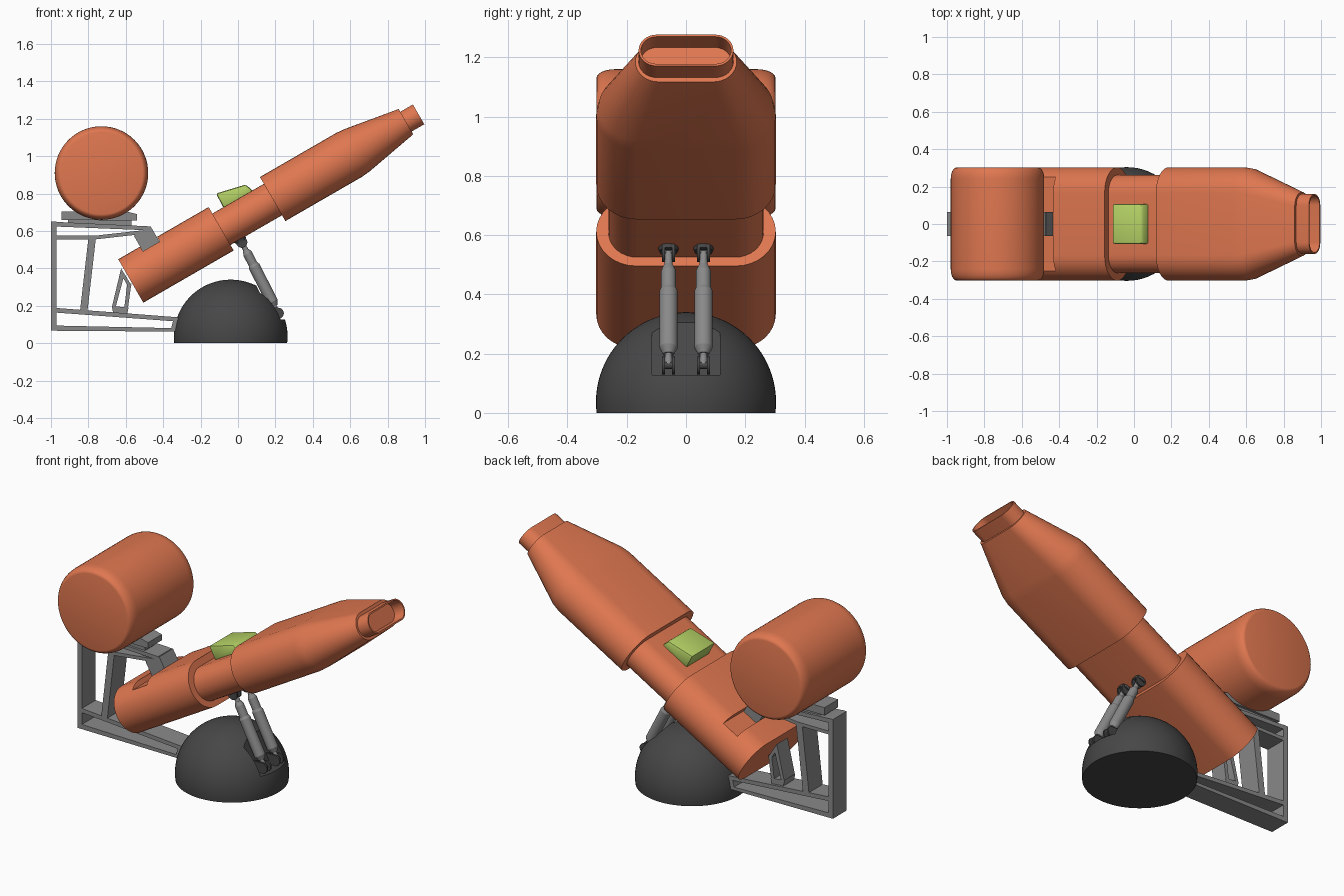
import bpy, bmesh, math
from mathutils import Vector

if "Cube" in bpy.data.objects:
    bpy.data.objects.remove(bpy.data.objects["Cube"])

TILT = math.radians(30)
C, S = math.cos(TILT), math.sin(TILT)


def material(name, rgb):
    m = bpy.data.materials.new(name)
    m.diffuse_color = (*rgb, 1)
    m.use_nodes = True
    m.node_tree.nodes["Principled BSDF"].inputs["Base Color"].default_value = m.diffuse_color
    return m


ORANGE = material("orange", (0.74, 0.185, 0.08))
GREY = material("mid grey", (0.25, 0.25, 0.25))
DARK = material("dark grey", (0.062, 0.062, 0.062))
GREEN = material("lime green", (0.46, 0.64, 0.13))


def uv(u, v):
    """Barrel coordinates (along, across) to world x, z."""
    return (C * u - S * v, S * u + C * v)


def finish(name, bm, mat, angle=30):
    bmesh.ops.recalc_face_normals(bm, faces=bm.faces)
    for f in bm.faces:
        f.smooth = True
    me = bpy.data.meshes.new(name)
    bm.to_mesh(me)
    bm.free()
    me.set_sharp_from_angle(angle=math.radians(angle))
    me.materials.append(mat)
    ob = bpy.data.objects.new(name, me)
    bpy.context.collection.objects.link(ob)
    return ob


def loft(bm, rings):
    rows = [[bm.verts.new(p) for p in r] for r in rings]
    n = len(rows[0])
    for a, b in zip(rows, rows[1:]):
        for i in range(n):
            bm.faces.new((a[i], a[(i + 1) % n], b[(i + 1) % n], b[i]))
    bm.faces.new(rows[0])
    bm.faces.new(rows[-1])


def prism(bm, pts, y0, y1):
    loft(bm, [[(x, y, z) for x, z in pts] for y in (y0, y1)])


def tube(bm, p, q, r, r2=None, n=24):
    p, q = Vector(p), Vector(q)
    d = (q - p).normalized()
    a = d.orthogonal().normalized()
    b = d.cross(a)
    ring = [a * math.cos(2 * math.pi * i / n) + b * math.sin(2 * math.pi * i / n) for i in range(n)]
    loft(bm, [[p + k * r for k in ring], [q + k * (r2 or r) for k in ring]])


def stadium(u, half_h, half_w, vc=0.575, n=16):
    pts = []
    for side in (1, -1):
        for i in range(n + 1):
            t = -math.pi / 2 + math.pi * i / n
            y = side * (half_w - half_h + half_h * math.cos(t))
            x, z = uv(u, vc + side * half_h * math.sin(t))
            pts.append((x, y, z))
    return pts


def cut(ob, cutter):
    cutter.hide_render = True
    mod = ob.modifiers.new("cut", 'BOOLEAN')
    mod.operation, mod.solver, mod.object = 'DIFFERENCE', 'EXACT', cutter
    dg = bpy.context.evaluated_depsgraph_get()
    me = bpy.data.meshes.new_from_object(ob.evaluated_get(dg))
    ob.modifiers.clear()
    ob.data = me
    me.set_sharp_from_angle(angle=math.radians(30))
    bpy.data.objects.remove(cutter)


# rear barrel sleeve with a transverse notch for the bracket
bm = bmesh.new()
loft(bm, [stadium(-0.33, 0.134, 0.303), stadium(0.228, 0.134, 0.303)])
rear = finish("rear_barrel", bm, ORANGE)
bm = bmesh.new()
prism(bm, [uv(-0.195, 0.68), uv(-0.09, 0.68), uv(-0.09, 0.9), uv(-0.195, 0.9)], -0.5, 0.5)
cut(rear, finish("notch_cutter", bm, ORANGE))

# slim middle barrel
bm = bmesh.new()
loft(bm, [stadium(0.2, 0.097, 0.262, 0.572), stadium(0.56, 0.097, 0.262, 0.572)])
finish("middle_barrel", bm, ORANGE)

# tapered front barrel
bm = bmesh.new()
loft(bm, [stadium(0.546, 0.136, 0.303), stadium(1.02, 0.136, 0.303),
          stadium(1.07, 0.131, 0.295), stadium(1.37, 0.078, 0.171, 0.577)])
finish("front_barrel", bm, ORANGE)

# hollow muzzle
bm = bmesh.new()
loft(bm, [stadium(1.33, 0.061, 0.16, 0.577), stadium(1.448, 0.061, 0.16, 0.577),
          stadium(1.448, 0.053, 0.152, 0.577), stadium(1.375, 0.053, 0.152, 0.577)])
finish("muzzle", bm, ORANGE)

# green sight block
bm = bmesh.new()
prism(bm, [uv(0.295, 0.66), uv(0.298, 0.752), uv(0.46, 0.714), uv(0.478, 0.66)], -0.107, 0.107)
bmesh.ops.bevel(bm, geom=list(bm.edges), offset=0.012, segments=2, affect='EDGES', profile=0.5)
finish("sight_block", bm, GREEN)

# drum with rounded rims
bm = bmesh.new()
arc = [math.radians(a) for a in range(0, 91, 15)]
half = [(0.24 + 0.062 * math.sin(a), 0.22 + 0.03 * math.cos(a)) for a in arc]
profile = [(-y, r) for y, r in reversed(half)] + half
loft(bm, [[(-0.73 + r * math.cos(i * math.pi / 32), y, 0.91 + r * math.sin(i * math.pi / 32))
           for i in range(64)] for y, r in profile])
finish("drum", bm, ORANGE)

# saddle under the drum
bm = bmesh.new()
prism(bm, [(-0.945, 0.66), (-0.54, 0.655), (-0.54, 0.69), (-0.6, 0.705), (-0.945, 0.705)], -0.064, 0.064)
prism(bm, [(-0.91, 0.63), (-0.57, 0.62), (-0.57, 0.665), (-0.91, 0.665)], -0.05, 0.05)
finish("drum_saddle", bm, GREY)

# open support frame
bm = bmesh.new()
for bar in (
    [(-1, 0.067), (-0.97, 0.067), (-0.97, 0.65), (-1, 0.65)],
    [(-1, 0.65), (-1, 0.625), (-0.46, 0.603), (-0.475, 0.625)],
    [(-0.98, 0.575), (-0.98, 0.555), (-0.76, 0.555), (-0.76, 0.575)],
    [(-0.765, 0.575), (-0.765, 0.555), (-0.5, 0.585), (-0.5, 0.605)],
    [(-0.80, 0.56), (-0.76, 0.56), (-0.805, 0.17), (-0.845, 0.17)],
    [(-0.99, 0.19), (-0.99, 0.165), (-0.31, 0.115), (-0.31, 0.138)],
    [(-1, 0.067), (-0.32, 0.062), (-0.32, 0.08), (-1, 0.095)],
    [(-0.36, 0.07), (-0.335, 0.07), (-0.32, 0.13), (-0.345, 0.13)],
):
    prism(bm, bar, -0.064, 0.064)
finish("support_frame", bm, GREY)

# bracket holding the barrel
bm = bmesh.new()
prism(bm, [uv(-0.195, 0.675), uv(-0.092, 0.675), uv(-0.092, 0.776), uv(-0.195, 0.776)], -0.064, 0.064)
finish("barrel_bracket", bm, GREY)

# small open rest behind the barrel
bm = bmesh.new()
for bar in (
    [(-0.625, 0.40), (-0.612, 0.35), (-0.655, 0.19), (-0.675, 0.19)],
    [(-0.625, 0.40), (-0.57, 0.31), (-0.59, 0.31), (-0.622, 0.36)],
    [(-0.57, 0.32), (-0.592, 0.32), (-0.608, 0.19), (-0.588, 0.19)],
    [(-0.675, 0.20), (-0.585, 0.19), (-0.595, 0.145), (-0.665, 0.15)],
):
    prism(bm, bar, -0.05, 0.05)
finish("rear_rest", bm, GREY)

# dome base with a pocket for the struts
R, CX, CZ = 0.304, -0.039, 0.036
bm = bmesh.new()
a0 = math.asin(-CZ / R)
rings = []
for k in range(25):
    a = a0 + (math.radians(89.6) - a0) * k / 24
    rings.append([(CX + R * math.cos(a) * math.cos(i * math.pi / 32),
                   R * math.cos(a) * math.sin(i * math.pi / 32),
                   CZ + R * math.sin(a)) for i in range(64)])
loft(bm, rings)
dome = finish("dome_base", bm, DARK)
bm = bmesh.new()
prism(bm, [(0.10, 0.305), (0.185, 0.128), (0.5, 0.128), (0.5, 0.305)], -0.115, 0.115)
cut(dome, finish("pocket_cutter", bm, DARK))

# pair of struts with their pivots
top, low = Vector((0.02, 0, 0.54)), Vector((0.215, 0, 0.16))
for side, label in ((-1, "front"), (1, "back")):
    off = Vector((0, side * 0.059, 0))
    at = lambda t: top.lerp(low, t) + off
    bm = bmesh.new()
    tube(bm, at(0.0), at(0.16), 0.014)
    tube(bm, at(0.11), at(0.16), 0.016, 0.025)
    tube(bm, at(0.16), at(0.34), 0.025)
    tube(bm, at(0.31), at(0.34), 0.025, 0.031)
    tube(bm, at(0.34), at(0.84), 0.031)
    tube(bm, at(0.84), at(0.90), 0.031, 0.018)
    tube(bm, at(0.90), at(1.0), 0.012)
    finish(label + "_strut", bm, GREY)

    bm = bmesh.new()
    x0, z0 = uv(0.287, 0.485)
    x1, z1 = uv(0.287, 0.462)
    tube(bm, Vector((x0, 0, z0)) + off, Vector((x1, 0, z1)) + off, 0.037, 0.03)
    for p, base in ((top, (-0.012, 0.022)), (low, (-0.06, 0.0))):
        for s in (-1, 1):
            y = off.y + s * 0.017
            a, b = Vector((p.x, y - 0.005, p.z)), Vector((p.x, y + 0.005, p.z))
            tube(bm, a, b, 0.03)
            d = Vector((base[0], 0, base[1]))
            w = Vector((-d.z, 0, d.x)).normalized() * 0.03
            q = [p + w, p - w, p + d - w, p + d + w]
            prism(bm, [(k.x, k.z) for k in q], a.y, b.y)
        tube(bm, p + off - Vector((0, 0.022, 0)), p + off + Vector((0, 0.022, 0)), 0.012)
    finish(label + "_strut_pivots", bm, DARK)
